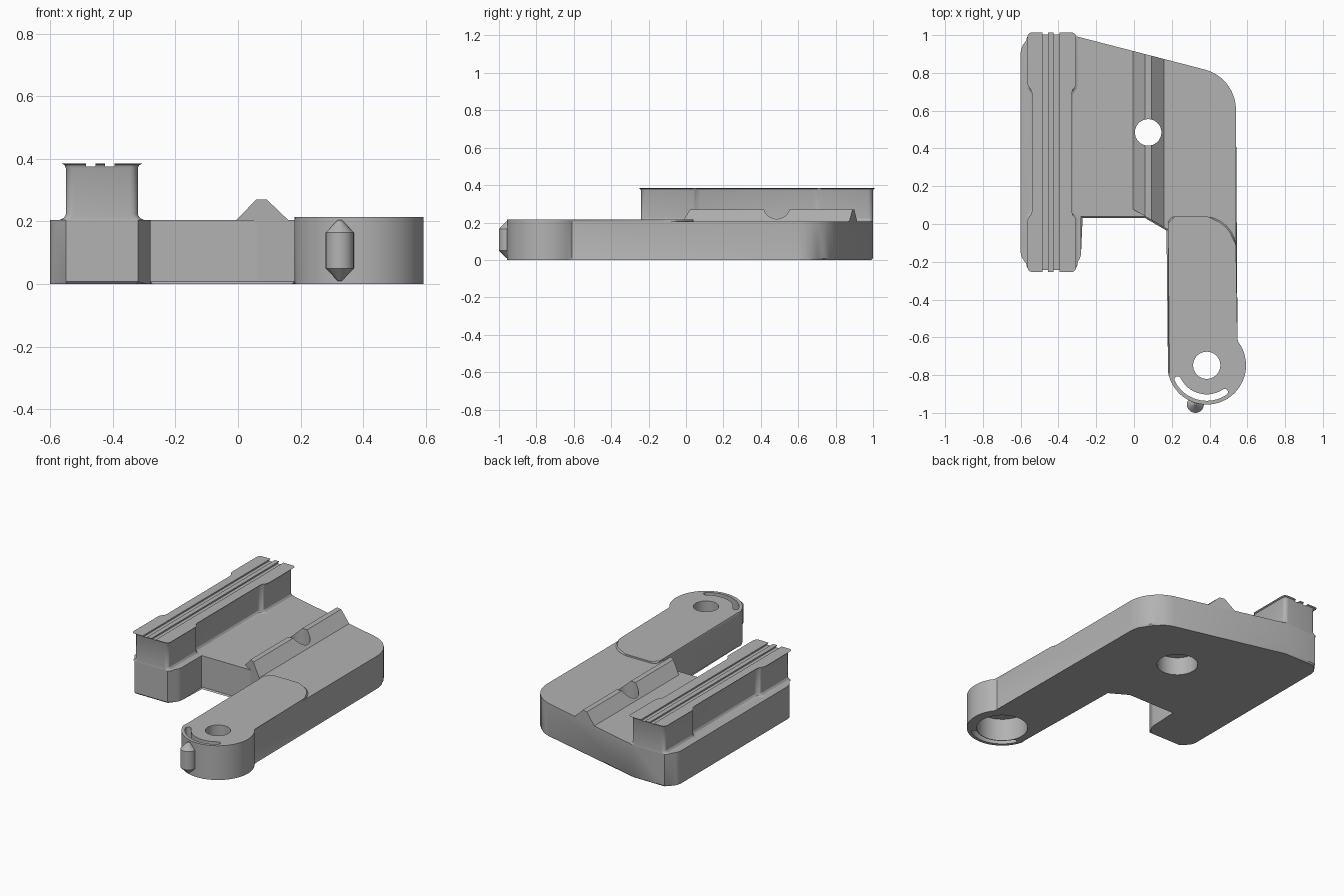
import bpy, bmesh, math
from mathutils import Vector

old = bpy.data.objects.get("Cube")
if old:
    bpy.data.objects.remove(old, do_unlink=True)

grey = bpy.data.materials.new("plain_grey")
grey.use_nodes = True
COLOUR = (0.45, 0.45, 0.45, 1)
grey.diffuse_color = COLOUR
grey.node_tree.nodes["Principled BSDF"].inputs["Base Color"].default_value = COLOUR


def arc(cx, cy, r, a0, a1, n):
    """Points on an arc, angles in degrees."""
    angles = [math.radians(a0 + (a1 - a0) * i / n) for i in range(n + 1)]
    return [(cx + r * math.cos(a), cy + r * math.sin(a)) for a in angles]


def rounded(points, n=8):
    """Replace every (x, y, radius) corner by a fillet arc."""
    out = []
    for i, p in enumerate(points):
        if len(p) == 2:
            out.append(p)
            continue
        c = Vector(p[:2])
        a = (Vector(points[i - 1][:2]) - c).normalized()
        b = (Vector(points[(i + 1) % len(points)][:2]) - c).normalized()
        half = a.angle(b) / 2
        centre = c + (a + b).normalized() * p[2] / math.sin(half)
        s = c + a * p[2] / math.tan(half) - centre
        e = c + b * p[2] / math.tan(half) - centre
        for k in range(n + 1):
            v = s.lerp(e, k / n).normalized() * p[2]
            out.append(tuple(centre + v))
    return out


def finish(bm, name):
    bmesh.ops.recalc_face_normals(bm, faces=bm.faces)
    mesh = bpy.data.meshes.new(name)
    bm.to_mesh(mesh)
    bm.free()
    mesh.materials.append(grey)
    ob = bpy.data.objects.new(name, mesh)
    bpy.context.collection.objects.link(ob)
    return ob


def loft(name, rings, bevel_z=None, bevel=0.008):
    """Skin a stack of matching rings, cap both ends, chamfer edges at bevel_z."""
    bm = bmesh.new()
    loops = [[bm.verts.new(p) for p in ring] for ring in rings]
    n = len(loops[0])
    for lo, hi in zip(loops, loops[1:]):
        for i in range(n):
            j = (i + 1) % n
            bm.faces.new((lo[i], lo[j], hi[j], hi[i]))
    bm.faces.new(loops[0])
    bm.faces.new(loops[-1])
    if bevel_z is not None:
        edges = [e for e in bm.edges if all(abs(v.co.z - bevel_z) < 1e-5 for v in e.verts)]
        bmesh.ops.bevel(bm, geom=edges, offset=bevel, segments=1, affect='EDGES')
    return finish(bm, name)


def prism(name, outline, z0, z1, bevel_z=None):
    return loft(name, [[(x, y, z) for x, y in outline] for z in (z0, z1)], bevel_z)


def cut(targets, cutter):
    cutter.hide_render = True
    for ob in targets:
        mod = ob.modifiers.new("cut", 'BOOLEAN')
        mod.operation, mod.solver, mod.object = 'DIFFERENCE', 'EXACT', cutter
        bpy.context.view_layer.update()
        graph = bpy.context.evaluated_depsgraph_get()
        mesh = bpy.data.meshes.new_from_object(ob.evaluated_get(graph))
        ob.modifiers.clear()
        ob.data = mesh
    bpy.data.objects.remove(cutter, do_unlink=True)


TOP, PAD_TOP = 0.205, 0.215
EYE = (0.385, -0.748)
HOLE = (0.075, 0.485)
disc = arc(*EYE, 0.208, 41.8, -170, 44)

# Flat base plate with the long arm
plate = prism("base_plate", rounded(
    [(-0.55, 1.0), (-0.33, 1.0), (0.54, 0.775, 0.22)] + disc +
    [(0.18, -0.03), (0.06, 0.04), (-0.28, 0.04), (-0.28, -0.17, 0.08), (-0.32, -0.24),
     (-0.55, -0.24), (-0.6, -0.17, 0.08), (-0.6, 0.93, 0.08)]), 0, TOP, 0)

# Slightly raised pad on the arm
pad = prism("arm_pad", rounded([(0.18, 0.04, 0.04), (0.54, 0.04, 0.17)] + disc),
            TOP, PAD_TOP, PAD_TOP)


# Ridge whose ends follow the slanted plate edges
def front_y(x):
    return 0.04 - 0.58 * (x - 0.06)


def back_y(x):
    return 1.0 - 0.2586 * (x + 0.33)


section = [(-0.005, TOP), (0.058, 0.27), (0.092, 0.27), (0.16, TOP)]
ridge = loft("ridge", [[(x, f(x), z) for x, z in section] for f in (front_y, back_y)])

# Waisted rail: flared foot, straight wall, chamfered top
RX, RY = -0.435, 0.38
side = [(0.092, 0.08), (0.097, 0.062), (0.112, 0.045), (0.115, 0.03)]
mirror_side = [(x, 2 * RY - y) for x, y in side]
right = list(reversed(side)) + mirror_side
right = [(0.115, -0.24, 0.025)] + right + [(0.115, 1.0, 0.025)]
left = [(-p[0],) + p[1:] for p in reversed(right)]
rail_outline = rounded([(RX + p[0],) + p[1:] for p in right + left], 5)


def rail_ring(dx, dy, z):
    return [(x + math.copysign(dx, x - RX), y + math.copysign(dy, y - RY), z)
            for x, y in rail_outline]


rail = loft("rail", [rail_ring(0.02, 0, TOP), rail_ring(0.007, 0, 0.211),
                     rail_ring(0, 0, 0.222), rail_ring(0, 0, 0.37),
                     rail_ring(-0.004, -0.004, 0.38), rail_ring(-0.014, -0.014, 0.385)])
for gx in (-0.47, -0.41):
    cut([rail], prism("groove_cutter", [(gx - 0.015, -1), (gx + 0.015, -1),
                                        (gx + 0.015, 2), (gx - 0.015, 2)], 0.376, 0.5))

# Through holes with wider bores underneath
for (cx, cy), r, wide, depth, parts in ((HOLE, 0.07, 0.12, 0.115, [plate, ridge]),
                                        (EYE, 0.072, 0.15, 0.145, [plate, pad])):
    cut(parts, prism("hole_cutter", arc(cx, cy, r, 0, 352.5, 47), -0.1, 0.5))
    cut([plate], prism("bore_cutter", arc(cx, cy, wide, 0, 352.5, 47), -0.1, depth))

# Curved slot around the arm hole
A0, A1, MID, HALF = 206, 304, 0.171, 0.017
ends = [(EYE[0] + MID * math.cos(math.radians(a)), EYE[1] + MID * math.sin(math.radians(a)))
        for a in (A0, A1)]
slot = (arc(*EYE, MID + HALF, A0, A1, 20) + arc(*ends[1], HALF, A1, A1 + 180, 8)[1:-1] +
        arc(*EYE, MID - HALF, A1, A0, 20) + arc(*ends[0], HALF, A0 + 180, A0 + 360, 8)[1:-1])
cut([plate, pad], prism("slot_cutter", slot, -0.1, 0.5))

# Pointer nub on the tip of the arm, tapered at both ends
nub = loft("pointer_nub", [[(x, y, z) for x, y in arc(0.325, -0.955, r, 0, 345, 23)]
                           for r, z in ((0.006, 0.01), (0.045, 0.05), (0.045, 0.165), (0.006, 0.205))])
# Keep the nub clear of the slot
cut([nub], prism("nub_cutter", arc(*EYE, 0.195, 0, 352.5, 47), -0.1, 0.5))

for ob in (plate, pad, ridge, rail, nub):
    bpy.ops.object.select_all(action='DESELECT')
    ob.select_set(True)
    bpy.context.view_layer.objects.active = ob
    bpy.ops.object.shade_smooth_by_angle(angle=math.radians(30))
